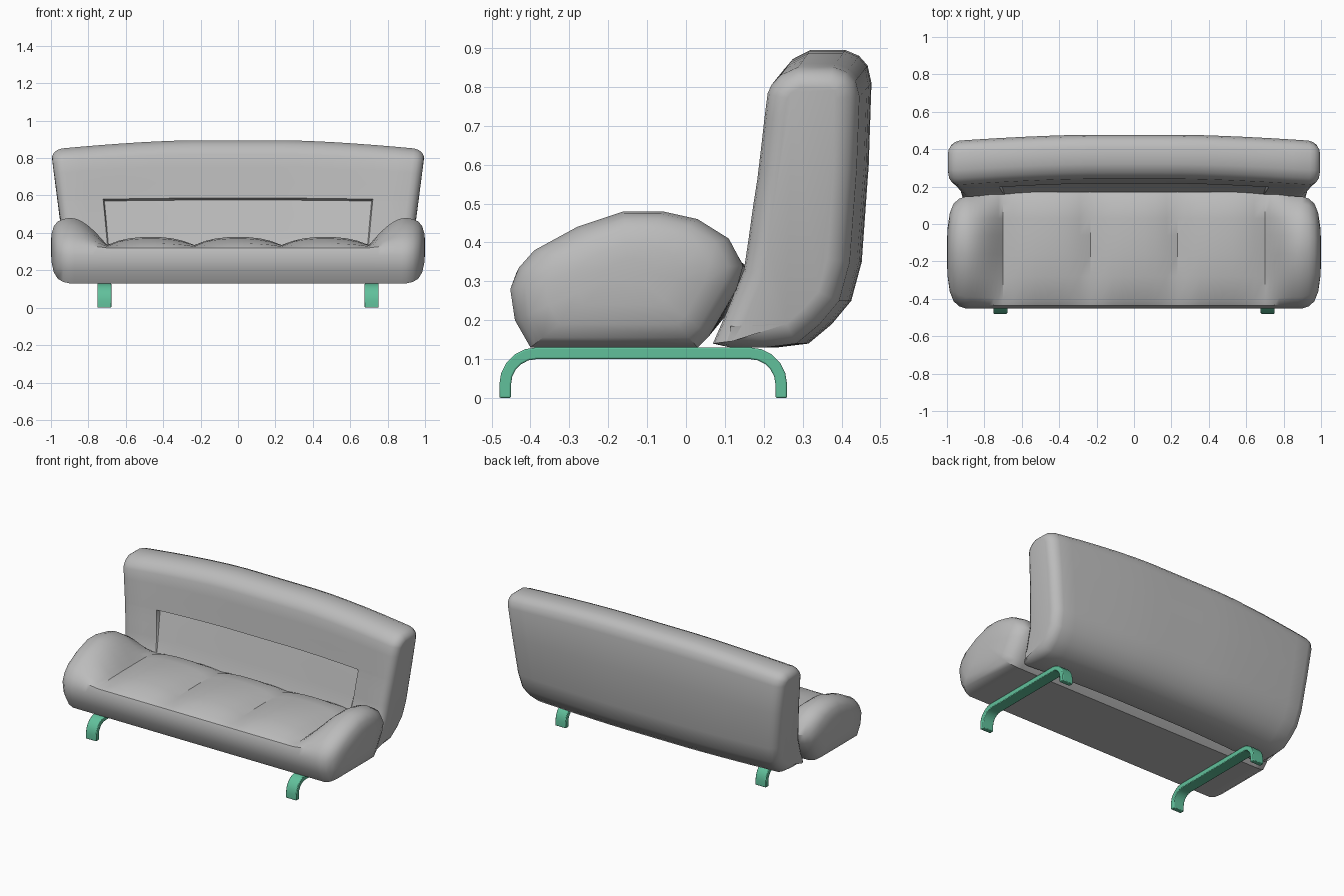
import bpy, bmesh, math
from mathutils import Vector

if "Cube" in bpy.data.objects:
    bpy.data.objects.remove(bpy.data.objects["Cube"], do_unlink=True)


def material(name, rgb):
    m = bpy.data.materials.new(name)
    m.use_nodes = True
    m.diffuse_color = (*rgb, 1)
    m.node_tree.nodes["Principled BSDF"].inputs["Base Color"].default_value = (*rgb, 1)
    return m


upholstery = material("grey upholstery", (0.5, 0.5, 0.5))
leg_paint = material("green leg paint", (0.12, 0.53, 0.33))


def loft(name, rings, mat, angle):
    """Skin a list of closed rings and cap both ends."""
    bm = bmesh.new()
    loops = [[bm.verts.new(p) for p in ring] for ring in rings]
    n = len(loops[0])
    for a, b in zip(loops, loops[1:]):
        for i in range(n):
            j = (i + 1) % n
            bm.faces.new((a[i], a[j], b[j], b[i]))
    bm.faces.new(loops[0])
    bm.faces.new(loops[-1])
    bmesh.ops.recalc_face_normals(bm, faces=bm.faces)
    mesh = bpy.data.meshes.new(name)
    bm.to_mesh(mesh)
    bm.free()
    mesh.materials.append(mat)
    ob = bpy.data.objects.new(name, mesh)
    bpy.context.collection.objects.link(ob)
    bpy.ops.object.select_all(action="DESELECT")
    ob.select_set(True)
    bpy.context.view_layer.objects.active = ob
    bpy.ops.object.shade_smooth_by_angle(angle=math.radians(angle))
    return ob


def inset(profile, d):
    """Move a clockwise outline inward by d."""
    n = len(profile)
    out = []
    for i, p in enumerate(profile):
        t = (Vector(profile[(i + 1) % n]) - Vector(profile[i - 1])).normalized()
        out.append((p[0] + t.y * d, p[1] - t.x * d))
    return out


# Seat with arms: the side outline changes from arm to cushion along x
ARM = [(-.40, .13), (-.44, .20), (-.452, .28), (-.43, .335), (-.39, .38),
       (-.28, .44), (-.16, .48), (-.06, .48), (.03, .46), (.11, .41),
       (.147, .34), (.13, .28), (.06, .16), (.03, .13)]
MID = ARM[:3] + [(-.437, .32), (-.40, .328), (-.28, .333), (-.16, .335), (-.06, .335),
                 (.03, .335), (.11, .335), (.17, .32), (.15, .27)] + ARM[12:]
PUFF = [0, 0, 0, 0, .35, .85, 1, 1, .9, .75, .3, 0, 0, 0]
INNER = 0.70
CUSHION = INNER * 2 / 3


def seat_ring(x):
    ax = abs(x)
    t = math.sin(min(max((ax - INNER) / .2, 0), 1) * math.pi / 2)
    puff = 0
    if ax < INNER:
        u = (x - round(x / CUSHION) * CUSHION) / (CUSHION / 2)
        puff = .043 * (1 - abs(u) ** 2.5)
    return [(x, m[0] + (a[0] - m[0]) * t, m[1] + (a[1] - m[1]) * t + puff * w)
            for a, m, w in zip(ARM, MID, PUFF)]


def seat_cap(x, s):
    return [(x, -.15 + (y + .15) * s, .33 + (z - .33) * s) for y, z in ARM]


CAPS = [(.935, .96), (.965, .87), (.985, .7), (.996, .45), (1.0, .2)]
STEPS = 24
stations = [-INNER + 2 * INNER * i / STEPS for i in range(STEPS + 1)]
rise = [.725, .75, .775, .80, .825, .85, .875, .90]
stations = [-x for x in reversed(rise)] + stations + rise
rings = [seat_cap(-x, s) for x, s in reversed(CAPS)]
rings += [seat_ring(x) for x in stations]
rings += [seat_cap(x, s) for x, s in CAPS]
loft("seat_and_arms", rings, upholstery, 36)

# Backrest: a bowed outline with a recessed lumbar panel
BACK = [(.065, .14), (.10, .22), (.145, .33), (.157, .41), (.168, .49), (.18, .575),
        (.181, .586), (.19, .67), (.198, .75), (.206, .82), (.217, .845), (.24, .872),
        (.285, .895), (.375, .895), (.41, .88), (.432, .855), (.442, .81), (.435, .6),
        (.417, .35), (.39, .25), (.34, .19), (.28, .14), (.20, .13), (.11, .13)]
FRONT_POINTS = 6


def back_ring(u, depth=0):
    q = max(0, (min(abs(u), 1) - .25) / .75) ** 1.5
    ring = []
    for i, (y, z) in enumerate(inset(BACK, depth)):
        x = u * (.893 + .121 * z)
        if i < FRONT_POINTS and abs(u) < .745:
            y += .03 * max(0, (z - .33) / .25)
        y += .035 * (1 - q)
        ring.append((x, y, z - .05 * q * max(0, (z - .5) / .4)))
    return ring


half = [(.12, 0), (.25, 0), (.37, 0), (.5, 0), (.62, 0), (.742, 0), (.748, 0), (.85, 0),
        (.94, 0), (.965, .006), (.985, .02), (.997, .04), (1.0, .055)]
rings = [back_ring(-u, d) for u, d in reversed(half)]
rings += [back_ring(0)]
rings += [back_ring(u, d) for u, d in half]
loft("backrest", rings, upholstery, 36)

# Legs: flat bar runners bent down at both ends
R, T, W = .08, .015, .0375
path = [(-.465, 0, 180)]
for centre, start in ((-.385, 180), (.165, 90)):
    for i in range(6):
        deg = start - 18 * i
        a = math.radians(deg)
        path.append((centre + R * math.cos(a), .035 + R * math.sin(a), deg))
path.append((.245, 0, 0))


def leg_ring(y, z, deg, x):
    c, s = math.cos(math.radians(deg)) * T, math.sin(math.radians(deg)) * T
    return [(x - W, y + c, z + s), (x + W, y + c, z + s),
            (x + W, y - c, z - s), (x - W, y - c, z - s)]


for side, x in (("left", .715), ("right", -.715)):
    leg = loft(side + "_leg_runner", [leg_ring(*p, x) for p in path], leg_paint, 30)
    bev = leg.modifiers.new("soft edges", "BEVEL")
    bev.width = .004
    bev.segments = 2
    bev.limit_method = "ANGLE"
    bev.angle_limit = math.radians(50)
